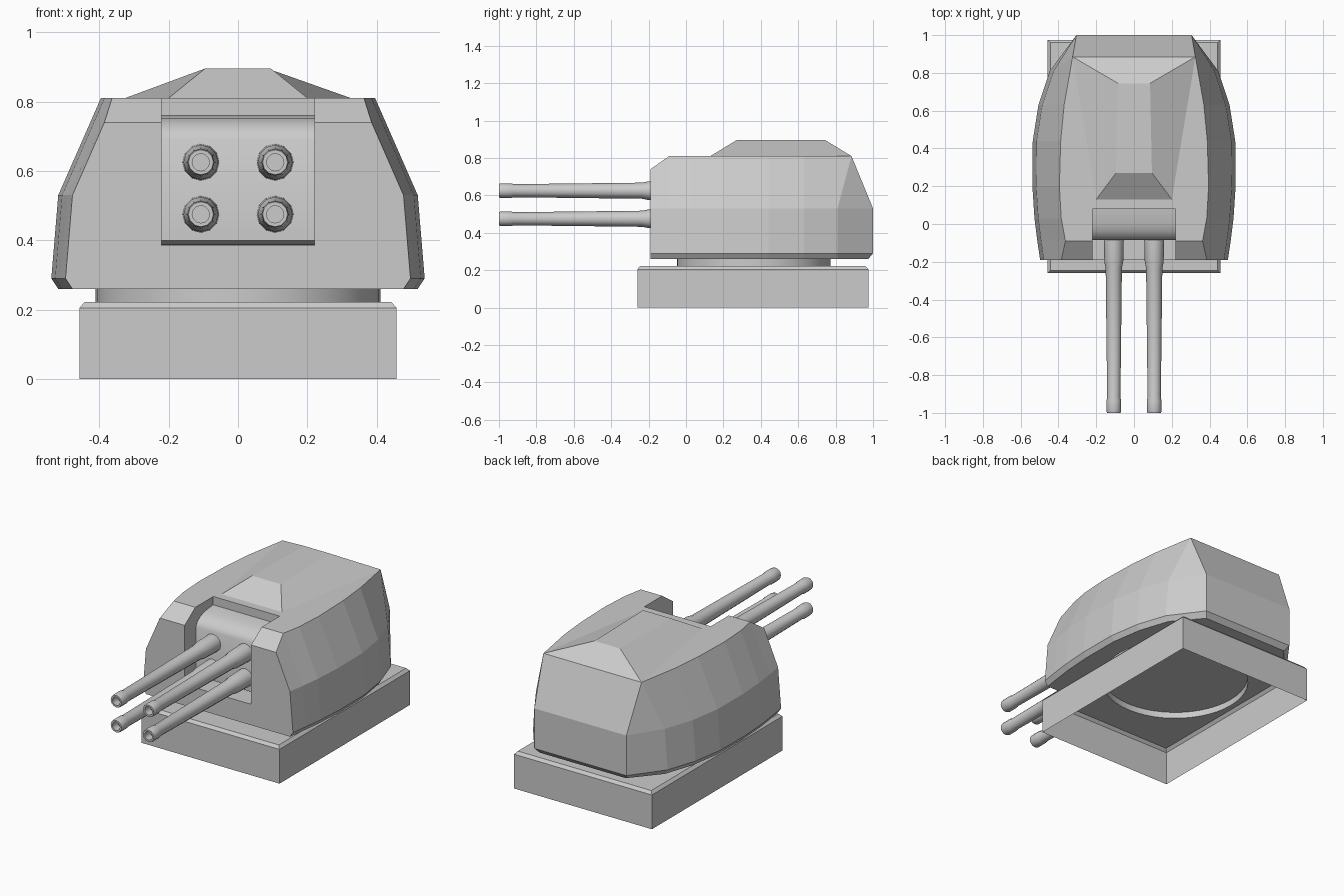
import bpy, bmesh, math

cube = bpy.data.objects.get("Cube")
if cube:
    bpy.data.objects.remove(cube, do_unlink=True)

grey = bpy.data.materials.new("light grey")
grey.use_nodes = True
COLOUR = (0.6, 0.6, 0.6, 1)
grey.diffuse_color = COLOUR
for node in grey.node_tree.nodes:
    if node.type == 'BSDF_PRINCIPLED':
        node.inputs["Base Color"].default_value = COLOUR


def finish(bm, name, smooth=False, closed=True):
    """Turn a bmesh into a named, coloured object."""
    bmesh.ops.remove_doubles(bm, verts=bm.verts, dist=0.0005)
    if closed:
        bmesh.ops.recalc_face_normals(bm, faces=bm.faces)
    mesh = bpy.data.meshes.new(name)
    bm.to_mesh(mesh)
    bm.free()
    mesh.materials.append(grey)
    if smooth:
        mesh.polygons.foreach_set("use_smooth", [True] * len(mesh.polygons))
        mesh.set_sharp_from_angle(angle=math.radians(35))
    obj = bpy.data.objects.new(name, mesh)
    bpy.context.collection.objects.link(obj)
    return obj


def ring(bm, points):
    return [bm.verts.new(p) for p in points]


def bridge(bm, a, b):
    for i in range(len(a)):
        j = (i + 1) % len(a)
        bm.faces.new((a[i], a[j], b[j], b[i]))


# Base: hollow box, open below, with a chamfered rim and a round opening
def rect(inset, z):
    x, y0, y1 = 0.457 - inset, -0.26 + inset, 0.975 - inset
    return [(-x, y0, z), (x, y0, z), (x, y1, z), (-x, y1, z)]


def circle(z, r=0.41, n=48):
    return [(r * math.cos(math.tau * i / n), 0.362 + r * math.sin(math.tau * i / n), z)
            for i in range(n)]


bm = bmesh.new()
bottom, rim, top = (ring(bm, rect(*p)) for p in ((0, 0), (0, 0.205), (0.015, 0.222)))
bridge(bm, bottom, rim)
bridge(bm, rim, top)
hole = ring(bm, circle(0.222))
edges = [bm.edges.get((top[i], top[(i + 1) % 4])) for i in range(4)]
edges += [bm.edges.new((hole[i], hole[(i + 1) % len(hole)])) for i in range(len(hole))]
bmesh.ops.triangle_fill(bm, edges=edges, use_beauty=True, normal=(0, 0, 1))
finish(bm, "base")

# Neck ring between base and turret
bm = bmesh.new()
bridge(bm, ring(bm, circle(0.222)), ring(bm, circle(0.262)))
finish(bm, "neck", smooth=True, closed=False)

# Turret shell: (y, lower half width, roof half width, roof y, roof z)
STATIONS = [
    (-0.19, 0.497, 0.385, -0.19, 0.74),
    (-0.09, 0.512, 0.363, -0.09, 0.81),
    (0.03, 0.527, 0.385, 0.03, 0.81),
    (0.20, 0.538, 0.395, 0.20, 0.81),
    (0.44, 0.536, 0.388, 0.44, 0.81),
    (0.63, 0.506, 0.370, 0.63, 0.81),
    (0.81, 0.446, 0.325, 0.885, 0.81),
    (1.00, 0.305, 0.325, 0.885, 0.81),
]


def column(station, side):
    y, low, roof, roof_y, roof_z = station
    back = 0.025 if y > 0.9 else 0
    mid = low - (0.0 if back else 0.02)
    return [(side * (low - 0.02), y - back, 0.26), (side * low, y, 0.29),
            (side * mid, y, 0.53), (side * roof, roof_y, roof_z)]


bm = bmesh.new()
cols = [ring(bm, column(s, 1)) for s in STATIONS]
cols += [ring(bm, column(s, -1)) for s in reversed(STATIONS)]
for a, b in zip(cols, cols[1:]):
    for k in range(3):
        bm.faces.new((a[k], b[k], b[k + 1], a[k + 1]))
bm.faces.new(cols[0] + cols[-1][::-1])                                # front plate
bm.faces.new((cols[0][3], cols[1][3], cols[-2][3], cols[-1][3]))      # front slope
bm.faces.new([c[3] for c in cols[1:7] + cols[9:-1]])                  # roof
bm.faces.new([c[0] for c in cols])                                    # underside
turret = finish(bm, "turret_shell")

# Gun slot cut through the front and the roof
bm = bmesh.new()
bmesh.ops.create_cube(bm, size=1)
for v in bm.verts:
    v.co = (v.co.x * 0.44, -0.5 if v.co.y < 0 else 0.08, 0.385 if v.co.z < 0 else 1.2)
cutter = finish(bm, "slot_cutter")
cutter.hide_render = True
cut = turret.modifiers.new("slot", 'BOOLEAN')
cut.operation = 'DIFFERENCE'
cut.solver = 'EXACT'
cut.object = cutter
bpy.context.view_layer.update()
bpy.context.view_layer.objects.active = turret
bpy.ops.object.modifier_apply(modifier=cut.name)
bpy.data.objects.remove(cutter, do_unlink=True)

# Raised roof hood
bm = bmesh.new()
foot = ring(bm, [(-0.2, 0.13, 0.81), (0.2, 0.13, 0.81),
                 (0.325, 0.885, 0.81), (-0.325, 0.885, 0.81)])
crown = ring(bm, [(-0.095, 0.27, 0.895), (0.095, 0.27, 0.895),
                  (0.085, 0.745, 0.895), (-0.085, 0.745, 0.895)])
bridge(bm, foot, crown)
bm.faces.new(crown)
bm.faces.new(foot)
finish(bm, "roof_hood")

# Gun shield: side profile with a rounded top, drawn across the slot
PROFILE = [(-0.06, 0.386), (-0.085, 0.40), (-0.085, 0.69), (-0.07, 0.717),
           (-0.04, 0.738), (0.0, 0.752), (0.08, 0.76), (0.08, 0.386)]
bm = bmesh.new()
left, right = (ring(bm, [(x, y, z) for y, z in PROFILE]) for x in (0.22, -0.22))
bridge(bm, left, right)
bm.faces.new(left)
bm.faces.new(right)
finish(bm, "gun_shield", smooth=True)

# Four barrels: lathe profile of (y, radius), ending in a hollow muzzle
BARREL = [(-0.08, 0.053), (-0.2, 0.05), (-0.235, 0.043), (-0.92, 0.035), (-0.935, 0.039),
          (-0.99, 0.039), (-1.0, 0.036), (-1.0, 0.025), (-0.95, 0.025)]
SIDES = 12
for row, z in (("upper", 0.625), ("lower", 0.475)):
    for side, x in (("left", 0.107), ("right", -0.107)):
        bm = bmesh.new()
        loops = [ring(bm, [(x + r * math.cos(math.tau * i / SIDES), y,
                            z + r * math.sin(math.tau * i / SIDES))
                           for i in range(SIDES)]) for y, r in BARREL]
        for a, b in zip(loops, loops[1:]):
            bridge(bm, a, b)
        bm.faces.new(loops[0])
        bm.faces.new(loops[-1])
        finish(bm, f"{row}_{side}_barrel", smooth=True)
